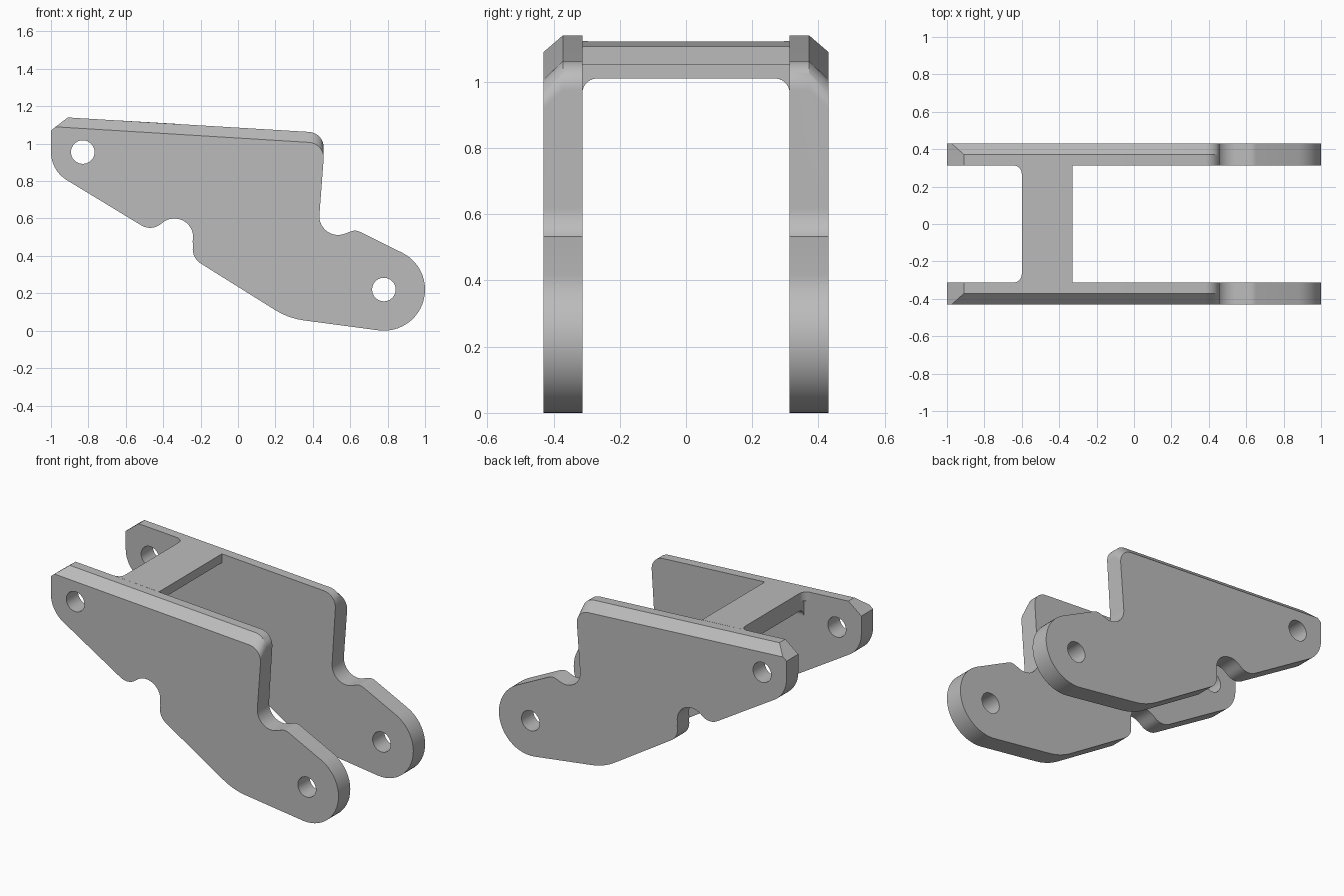
import bpy, bmesh
from math import cos, sin, radians

cube = bpy.data.objects.get("Cube")
if cube:
    bpy.data.objects.remove(cube, do_unlink=True)

GREY = (0.5, 0.5, 0.5, 1)
mat = bpy.data.materials.new("plain grey")
mat.use_nodes = True
mat.diffuse_color = GREY
mat.node_tree.nodes["Principled BSDF"].inputs["Base Color"].default_value = GREY

INNER, SHOULDER, OUTER = 0.313, 0.372, 0.43
DROP = 0.056


def arc(cx, cy, r, a0, a1, step=7):
    n = max(3, round(abs(a1 - a0) / step))
    angles = [radians(a0 + (a1 - a0) * i / n) for i in range(n + 1)]
    return [(cx + r * cos(a), cy + r * sin(a)) for a in angles]


def top_z(x):
    """Height of the sloping top line."""
    return 1.14 - 0.0585 * (x + 0.91)


def solid(name, layers, holes=()):
    """Skin matching outlines stacked as layers, with holes right through."""
    bm = bmesh.new()
    caps = ([], [])
    for stack in (layers, *holes):
        rings = [[bm.verts.new(p) for p in layer] for layer in stack]
        n = len(rings[0])
        for a, b in zip(rings, rings[1:]):
            for i in range(n):
                j = (i + 1) % n
                bm.faces.new((a[i], a[j], b[j], b[i]))
        for cap, ring in zip(caps, (rings[0], rings[-1])):
            cap += [bm.edges.get((ring[i], ring[(i + 1) % n])) for i in range(n)]
    for cap in caps:
        bmesh.ops.triangle_fill(bm, edges=cap, use_beauty=True)
    bmesh.ops.remove_doubles(bm, verts=bm.verts, dist=0.00001)
    bmesh.ops.dissolve_limit(bm, angle_limit=0.002, verts=bm.verts, edges=bm.edges)
    bmesh.ops.recalc_face_normals(bm, faces=bm.faces)
    mesh = bpy.data.meshes.new(name)
    bm.to_mesh(mesh)
    bm.free()
    mesh.materials.append(mat)
    obj = bpy.data.objects.new(name, mesh)
    bpy.context.collection.objects.link(obj)
    bpy.ops.object.select_all(action="DESELECT")
    obj.select_set(True)
    bpy.context.view_layer.objects.active = obj
    bpy.ops.object.shade_smooth_by_angle(angle=radians(25))
    return obj


# Side plate outline: top corner, then clockwise down and round
corner = arc(0.375, 0.98, 0.083, 87, -4)
lower = (
    arc(0.535, 0.612, 0.1, 176, 290)            # front step
    + arc(0.625, 0.475, 0.06, 110, 63)
    + arc(0.78, 0.22, 0.22, 63, -97)            # round lower end
    + arc(0.401, 0.432, 0.38, -97, -122)
    + arc(-0.152, 0.436, 0.09, -122, -194)
    + arc(-0.34, 0.5, 0.1, -14, 128)            # underside notch
    + arc(-0.47, 0.64, 0.09, -52, -122)
    + arc(-0.825, 0.955, 0.175, -122, -180)     # upper end
    + [(-1, 1.07)]
)
full = [(-0.91, 1.14)] + corner + lower
# Outer face has its top edge lowered to form the chamfer
lowered = [(-0.975, 1.09)] + [(x, z - DROP) for x, z in corner] + lower


def at_y(outline, y):
    return [(x, y, z) for x, z in outline]


pin_holes = []
for cx, cz in ((-0.83, 0.955), (0.78, 0.22)):
    ring = arc(cx, cz, 0.063, 0, 360, 10)[:-1]
    pin_holes.append([at_y(ring, INNER), at_y(ring, OUTER)])

plates = solid("side_plates",
               [at_y(full, INNER), at_y(full, SHOULDER), at_y(lowered, OUTER)],
               pin_holes)
mirror = plates.modifiers.new("mirror", "MIRROR")
mirror.use_axis = (False, True, False)

# Cross deck with rounded inside corners, flush with the plate tops
BACK, FRONT, R = -0.6, -0.33, 0.045
half = arc(BACK - R, INNER - R, R, 90, 0)
plan = half + [(x, -y) for x, y in reversed(half)] + [(FRONT, -INNER), (FRONT, INNER)]
solid("cross_deck", [[(x, y, top_z(x) - d) for x, y in plan] for d in (0, DROP)])

# Flange under the rear edge of the deck, rounded into the plates
foot = arc(INNER - R, 1.01 - R, R, 0, 90)
section = foot + [(-y, z) for y, z in reversed(foot)] + [(-INNER, 1.09), (INNER, 1.09)]
solid("deck_flange", [[(x, y, z) for y, z in section] for x in (BACK, BACK + 0.06)])
